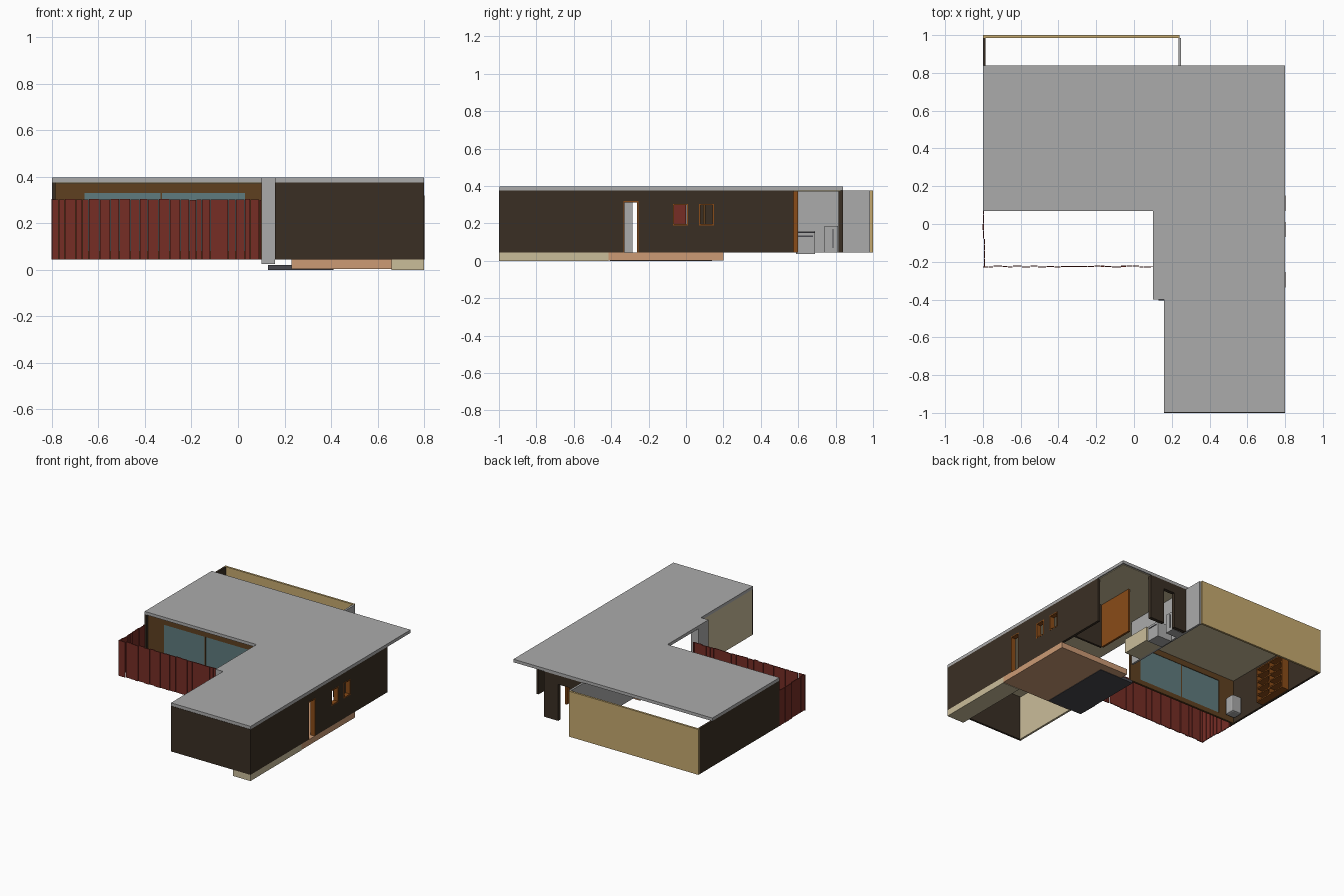
import bpy, bmesh, random
from mathutils import Vector

random.seed(4)
if "Cube" in bpy.data.objects:
    bpy.data.objects.remove(bpy.data.objects["Cube"], do_unlink=True)


def material(name, hexcode):
    rgb = [int(hexcode[i:i + 2], 16) / 255 for i in (0, 2, 4)]
    col = [c / 12.92 if c <= 0.04045 else ((c + 0.055) / 1.055) ** 2.4 for c in rgb] + [1]
    m = bpy.data.materials.new(name)
    m.use_nodes = True
    m.diffuse_color = col
    m.node_tree.nodes["Principled BSDF"].inputs["Base Color"].default_value = col
    return m


GRAY = material("light_gray", "ababab")
BEIGE = material("beige", "cabd9a")
YELLOW = material("ochre", "c6aa70")
DARK = material("dark_brown", "3a2f24")
RED = material("red_wood", "762d25")
BROWN = material("brown_wood", "5f4020")
GLASS = material("teal_glass", "5f7b7e")
RUST = material("rust_wood", "8a4c18")
SLATE = material("slate", "48484e")
SALMON = material("salmon", "cc9b75")


def boxes(name, mat, items):
    """One object from boxes given as (x0, x1, y0, y1, z0, z1)."""
    bm = bmesh.new()
    for x0, x1, y0, y1, z0, z1 in items:
        vs = bmesh.ops.create_cube(bm, size=1)["verts"]
        for v in vs:
            v.co = Vector((x1 if v.co.x > 0 else x0, y1 if v.co.y > 0 else y0,
                           z1 if v.co.z > 0 else z0))
    me = bpy.data.meshes.new(name)
    bm.to_mesh(me)
    bm.free()
    me.materials.append(mat)
    ob = bpy.data.objects.new(name, me)
    bpy.context.collection.objects.link(ob)
    return ob


def prism(name, mat, outline, z0, z1):
    bm = bmesh.new()
    f = bm.faces.new([bm.verts.new((x, y, z0)) for x, y in outline])
    top = bmesh.ops.extrude_face_region(bm, geom=[f])["geom"]
    bmesh.ops.translate(bm, vec=(0, 0, z1 - z0),
                        verts=[v for v in top if isinstance(v, bmesh.types.BMVert)])
    bmesh.ops.recalc_face_normals(bm, faces=bm.faces)
    me = bpy.data.meshes.new(name)
    bm.to_mesh(me)
    bm.free()
    me.materials.append(mat)
    bpy.context.collection.objects.link(bpy.data.objects.new(name, me))


def wall(name, mat, axis, a0, a1, p0, p1, z0, z1, holes=()):
    """Wall along an axis ('x' or 'y') with holes (start, end, bottom, top)."""
    spans, a = [], a0
    for h0, h1, hb, ht in holes:
        spans += [(a, h0, z0, z1), (h0, h1, z0, hb), (h0, h1, ht, z1)]
        a = h1
    spans.append((a, a1, z0, z1))
    out = []
    for s, e, b, t in spans:
        if e - s > 1e-4 and t - b > 1e-4:
            out.append((s, e, p0, p1, b, t) if axis == 'x' else (p0, p1, s, e, b, t))
    return boxes(name, mat, out)


B, T = 0.045, 0.375  # wall bottom and top

# Roof slab and ceiling lining
outline = [(-.8, .07), (.1, .07), (.1, -.4), (.16, -.4), (.16, -.998), (.8, -.998),
           (.8, .84), (-.8, .84)]
prism("roof", GRAY, outline, T, 0.397)
inner = [(-.79, .08), (.11, .08), (.11, -.39), (.17, -.39), (.17, -.98), (.79, -.98),
         (.79, .83), (-.79, .83)]
prism("ceiling", BEIGE, inner, T - .004, T)

# Outer walls
openings = [(-.335, -.255, B, .32), (-.07, .01, .19, .305), (.07, .15, .19, .305)]
wall("right_wall", DARK, 'y', -1, .575, .782, .8, B, T, openings)
wall("front_wall", DARK, 'x', .16, .8, -1, -.985, B, T)
wall("left_wall", DARK, 'y', .07, .985, -.8, -.785, B, T)
wall("wing_left_wall", BEIGE, 'y', -.985, -.4, .16, .175, B, T)
wall("entry_wall", GRAY, 'y', -.4, -.285, .1, .16, .025, T)
wall("back_wall", YELLOW, 'x', -.8, .24, .985, 1, B, T)
wall("kitchen_wall", GRAY, 'y', .27, .985, .235, .25, B, T)
wall("kitchen_back_wall", DARK, 'x', .25, .555, .815, .84, B, T, [(.35, .44, B, .31)])

# Timber frames in the right wall openings
frames = []
for y0, y1, z0, z1 in openings:
    w = .007
    frames += [(.765, .801, y0, y0 + w, z0, z1), (.765, .801, y1 - w, y1, z0, z1),
               (.765, .801, y0, y1, z1 - w, z1)]
    if z0 > B:
        frames.append((.765, .801, y0, y1, z0, z0 + w))
boxes("opening_frames", RUST, frames)

# Living room front with sliding glass
wall("living_front_wall", BROWN, 'x', -.785, .12, .09, .105, B, T, [(-.66, .03, .08, .33)])
boxes("sliding_glass", GLASS, [(-.66, -.332, .094, .1, .08, .33), (-.328, .03, .096, .102, .08, .33)])
boxes("glass_mullion", BROWN, [(-.334, -.326, .092, .104, .08, .33)])

# Small inner room
wall("inner_cross_wall", DARK, 'x', .55, .782, .305, .32, B, T)
wall("inner_timber_wall", RUST, 'y', .32, .6, .538, .553, B, T)

# Foundations and floors
boxes("wing_foundation", BEIGE, [(.66, .8, -1, -.415, 0, B)])
boxes("entry_floor", SALMON, [(.23, .8, -.415, .2, .003, B)])
boxes("entry_step", SLATE, [(.13, .41, -.405, .14, 0, .02)])


# Fence of uneven boards
def fence(name, start, end, along_x, line):
    items, a = [], start
    while a < end - .004:
        w = min(random.uniform(.022, .05), end - a)
        off = line + random.uniform(-.004, .004)
        top = .303 + random.uniform(-.002, .002)
        s, e = a + .001, a + w - .001
        items.append((s, e, off - .003, off + .003, B, top) if along_x
                     else (off - .003, off + .003, s, e, B, top))
        a += w
    boxes(name, RED, items)


fence("front_fence", -.8, .1, True, -.225)
fence("side_fence", -.225, .07, False, -.795)

# Kitchen fittings
boxes("kitchen_counter", BEIGE, [(.25, .38, .36, .585, B, .15)])
boxes("stove", GRAY, [(.25, .37, .588, .69, .037, .15), (.25, .262, .588, .69, .15, .16)])
boxes("stove_top", SLATE, [(.262, .366, .592, .686, .15, .153), (.37, .373, .6, .678, .128, .136)])
boxes("refrigerator", GRAY, [(.25, .34, .74, .812, B, .185)])
boxes("refrigerator_handle", SLATE, [(.34, .346, .782, .788, .07, .17)])

# Bookcase against the left wall
y0, y1, z0, z1 = .41, .68, .05, .31
case = [(-.785, -.73, y, y + .01, z0, z1) for y in (y0, (y0 + y1) / 2 - .005, y1 - .01)]
case += [(-.785, -.73, y0, y1, z0 + i * .05, z0 + i * .05 + .009) for i in range(6)]
boxes("bookcase", RUST, case)

# Pale cabinet in the living room corner, edges rounded
cab = boxes("corner_cabinet", GRAY, [(-.78, -.7, .12, .2, .07, .2)])
bev = cab.modifiers.new("round", 'BEVEL')
bev.width = .012
bev.segments = 2
